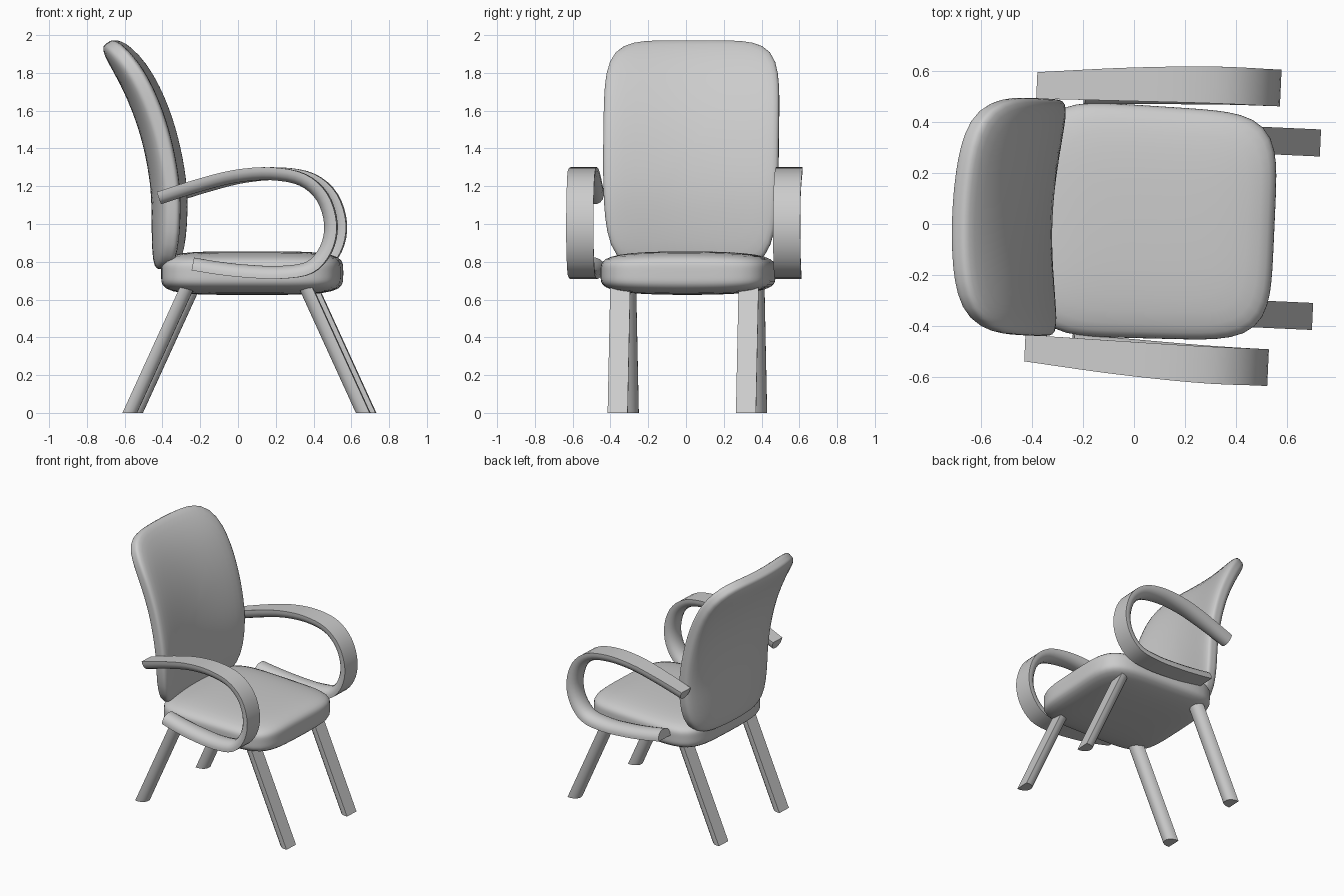
import bpy
from math import sin, cos, pi, hypot, radians
from mathutils import Matrix, Vector

if "Cube" in bpy.data.objects:
    bpy.data.objects.remove(bpy.data.objects["Cube"])

# The whole chair is turned slightly about z
TURN = Matrix.Rotation(radians(-2.6), 4, 'Z') @ Matrix.Translation((0, 0.01, 0))
# D-shaped section (across, depth): flat outside, rounded inside
DSEC = [(-1, 0), (1, 0), (1, .3), (.88, .62), (.62, .87), (.25, 1),
        (-.25, 1), (-.62, .87), (-.88, .62), (-1, .3)]


def make(name, verts, faces, angle):
    me = bpy.data.meshes.new(name)
    me.from_pydata([TURN @ Vector(v) for v in verts], [], faces)
    ob = bpy.data.objects.new(name, me)
    bpy.context.collection.objects.link(ob)
    bpy.ops.object.select_all(action='DESELECT')
    ob.select_set(True)
    bpy.context.view_layer.objects.active = ob
    bpy.ops.object.mode_set(mode='EDIT')
    bpy.ops.mesh.select_all(action='SELECT')
    bpy.ops.mesh.normals_make_consistent(inside=False)
    bpy.ops.object.mode_set(mode='OBJECT')
    bpy.ops.object.shade_smooth_by_angle(angle=radians(angle))
    return ob


def curve_at(pts, t):
    """Catmull-Rom point, t in 0..1."""
    f = max(0, min(t, 1)) * (len(pts) - 1)
    i = min(int(f), len(pts) - 2)
    f -= i
    p1, p2 = Vector(pts[i]), Vector(pts[i + 1])
    p0 = Vector(pts[i - 1]) if i else 2 * p1 - p2
    p3 = Vector(pts[i + 2]) if i + 2 < len(pts) else 2 * p2 - p1
    return 0.5 * (2 * p1 + (p2 - p0) * f + (2 * p0 - 5 * p1 + 4 * p2 - p3) * f * f
                  + (3 * p1 - p0 - 3 * p2 + p3) * f ** 3)


def frame(pts, t):
    """Point on an x,z path and the normal to its right."""
    d = curve_at(pts, t + .01) - curve_at(pts, t - .01)
    n = hypot(d.x, d.y)
    return curve_at(pts, t), (d.y / n, -d.x / n)


def tube(name, rings, angle=35):
    n = len(rings[0])
    verts = [v for r in rings for v in r]
    faces = [(i * n + j, i * n + (j + 1) % n, (i + 1) * n + (j + 1) % n, (i + 1) * n + j)
             for i in range(len(rings) - 1) for j in range(n)]
    faces += [tuple(range(n)), tuple(range(len(verts) - n, len(verts)))]
    return make(name, verts, faces, angle)


def cushion(name, shape, power, place):
    """Pillow with a squarish outline; place maps (u, v, w) in -1..1 to space."""
    n, m = 72, 28
    rings = []
    for k in range(m + 1):
        a = pi * (0.015 + 0.97 * k / m)
        q = (sin(a) ** power + abs(cos(a)) ** power) ** (-1 / power)
        s, w = q * sin(a), -q * cos(a)
        ring = []
        for j in range(n):
            b = 2 * pi * j / n
            r = s * (abs(cos(b)) ** shape + abs(sin(b)) ** shape) ** (-1 / shape)
            ring.append(place(r * cos(b), r * sin(b), w))
        rings.append(ring)
    return tube(name, rings, 60)


# Seat
def seat_place(u, v, w):
    return (0.075 + 0.475 * u, 0.455 * v * (1 - 0.02 * u),
            0.74 + 0.1 * w * (1 + 0.15 * (1 - min(1, v * v))))


cushion("seat", 5, 4.5, seat_place)

# Backrest, curved upward and wrapped around the sitter
BACK = [(-.40, .76), (-.39, .97), (-.392, 1.18), (-.425, 1.39),
        (-.483, 1.59), (-.57, 1.78), (-.69, 1.96)]


def back_place(u, v, w):
    p, nr = frame(BACK, (v + 1) / 2)
    y = 0.465 * u * (1 - 0.06 * max(0, -v) ** 2)
    d = 0.07 * w
    return (p.x + nr[0] * d + 0.06 * u * u, y, p.y + nr[1] * d)


cushion("backrest", 5.5, 4, back_place)

# Looped armrests
ARM = [(-.405, 1.17), (-.2, 1.235), (0, 1.285), (.2, 1.30), (.38, 1.265), (.5, 1.16),
       (.55, 1.0), (.52, .85), (.42, .74), (.25, .71), (.05, .718), (-.1, .735), (-.22, .755)]
ARM_Y = [(.515, .052), (.535, .065), (.548, .072), (.548, .072), (.548, .072),
         (.545, .072), (.53, .07), (.515, .065)]
for side, label in ((-1, "right"), (1, "left")):
    rings = []
    for k in range(49):
        t = k / 48
        p, nr = frame(ARM, t)
        yc, hw = curve_at(ARM_Y, t)
        rings.append([(p.x + nr[0] * .068 * d, side * (yc + hw * a), p.y + nr[1] * .068 * d)
                      for a, d in DSEC])
    tube("armrest_" + label, rings)

    # Splayed legs
    for part, foot, top, sx in (("front", .715, .395, 1), ("back", -.595, -.275, -1)):
        tube(f"{part}_leg_{label}",
             [[(x - sx * .075 * d, side * .34 + .053 * a, z) for a, d in DSEC]
              for x, z in ((foot, 0), (top, .70))])
